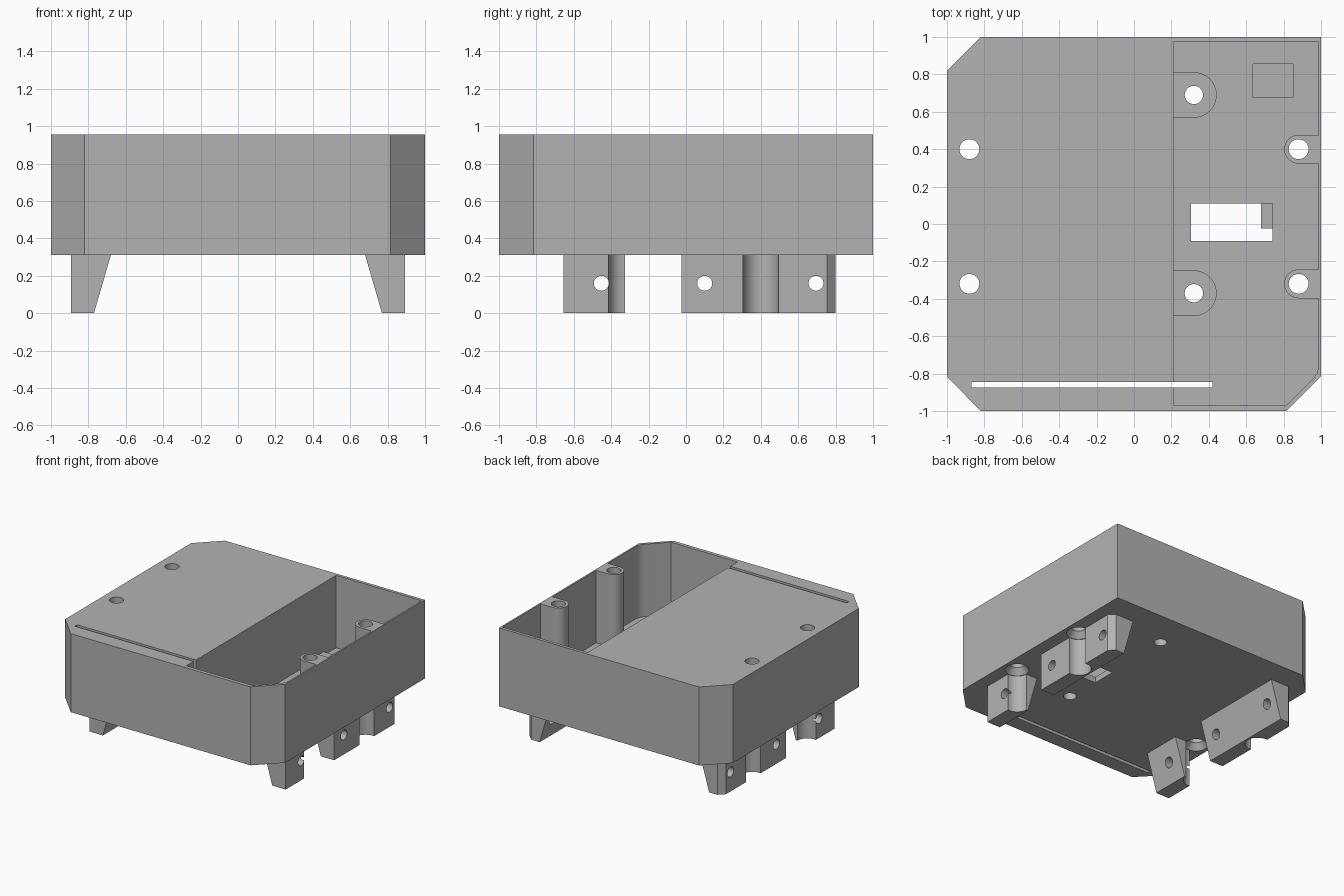
import bpy, bmesh, math
from mathutils import Matrix, Vector

cube = bpy.data.objects.get("Cube")
if cube:
    bpy.data.objects.remove(cube, do_unlink=True)

grey = bpy.data.materials.new("plain_grey")
grey.use_nodes = True
grey.diffuse_color = (0.45, 0.45, 0.45, 1)
bsdf = next(n for n in grey.node_tree.nodes if n.type == 'BSDF_PRINCIPLED')
bsdf.inputs["Base Color"].default_value = (0.45, 0.45, 0.45, 1)

BASE, TOP, FLOOR = 0.31, 0.955, 0.36
POST_X, POST_Y = 0.88, (0.4, -0.32)
PAD_X, PAD_Y = 0.32, (0.69, -0.37)


def make(name, bm):
    bmesh.ops.recalc_face_normals(bm, faces=bm.faces)
    mesh = bpy.data.meshes.new(name)
    bm.to_mesh(mesh)
    bm.free()
    mesh.materials.append(grey)
    ob = bpy.data.objects.new(name, mesh)
    bpy.context.scene.collection.objects.link(ob)
    return ob


def prism(name, outline, start, end, axis='Z'):
    """Extrude an xy outline along z, or an xz outline along y."""
    bm = bmesh.new()
    place = (lambda a, b: (a, b, start)) if axis == 'Z' else (lambda a, b: (a, start, b))
    face = bm.faces.new([bm.verts.new(place(a, b)) for a, b in outline])
    new = bmesh.ops.extrude_face_region(bm, geom=[face])["geom"]
    step = Vector((0, 0, end - start)) if axis == 'Z' else Vector((0, end - start, 0))
    bmesh.ops.translate(bm, vec=step, verts=[v for v in new if isinstance(v, bmesh.types.BMVert)])
    return make(name, bm)


def box(name, x0, x1, y0, y1, z0, z1):
    return prism(name, [(x0, y0), (x1, y0), (x1, y1), (x0, y1)], z0, z1)


def rod(name, centre, r1, r2, length, turn=Matrix()):
    bm = bmesh.new()
    bmesh.ops.create_cone(bm, cap_ends=True, segments=40, radius1=r1, radius2=r2, depth=length,
                          matrix=Matrix.Translation(centre) @ turn)
    return make(name, bm)


def arc(cx, cy, r, a0, a1, n=16):
    angles = [math.radians(a0 + (a1 - a0) * i / n) for i in range(n + 1)]
    return [(cx + r * math.cos(a), cy + r * math.sin(a)) for a in angles]


def finish(ob, cutters, mirror=False):
    """Apply the cuts, mirror if wanted, remove the cutters and shade."""
    for c in cutters:
        c.hide_render = True
        mod = ob.modifiers.new(c.name, 'BOOLEAN')
        mod.operation, mod.solver, mod.object = 'DIFFERENCE', 'EXACT', c
    if mirror:
        ob.modifiers.new("mirror", 'MIRROR')
    deps = bpy.context.evaluated_depsgraph_get()
    mesh = bpy.data.meshes.new_from_object(ob.evaluated_get(deps))
    ob.modifiers.clear()
    ob.data = mesh
    for c in cutters:
        bpy.data.objects.remove(c, do_unlink=True)
    mesh.shade_smooth()
    mesh.set_sharp_from_angle(angle=math.radians(30))


# Body block with three cut corners
body = prism("body", [(-0.82, -1), (0.815, -1), (1, -0.815), (1, 1), (-0.82, 1), (-1, 0.82), (-1, -0.815)],
             BASE, TOP)

# Pocket outline, stepping around the two tall screw posts on the side wall
wall = 0.987
outline = [(0.21, -0.97), (0.815, -0.97), (0.955, -0.83), (0.978, -0.8), (wall, -0.76)]
for y in reversed(POST_Y):
    outline += [(wall, y - 0.077)] + arc(POST_X, y, 0.077, 270, 90) + [(wall, y + 0.077)]
outline += [(wall, 0.975), (0.21, 0.975)]
cuts = [prism("pocket_cutter", outline, FLOOR, TOP + 0.1),
        box("window_cutter", 0.305, 0.74, -0.09, 0.11, 0.2, 0.5),
        box("slot_cutter", -0.87, 0.42, -0.875, -0.845, 0.2, 1.1),
        box("recess_cutter", 0.635, 0.85, 0.675, 0.855, FLOOR - 0.025, 0.5)]

# Screw holes, countersunk from below
for x in (-POST_X, POST_X):
    for y in POST_Y:
        cuts.append(rod("hole_cutter", (x, y, 0.65), 0.053, 0.053, 1))
        cuts.append(rod("countersink_cutter", (x, y, BASE + 0.02), 0.098, 0.053, 0.06))
for y in PAD_Y:
    cuts.append(rod("hole_cutter", (PAD_X, y, 0.4), 0.049, 0.049, 0.4))
finish(body, cuts)

# Low round-ended pads on the pocket floor
for name, y in zip(("back_pad", "front_pad"), PAD_Y):
    pad = prism(name, [(0.21, y - 0.122)] + arc(PAD_X, y, 0.122, -90, 90) + [(0.21, y + 0.122)],
                FLOOR, FLOOR + 0.03)
    finish(pad, [rod("hole_cutter", (PAD_X, y, 0.4), 0.049, 0.049, 0.4)])

# Tapered legs with screw grooves and cross holes, mirrored to both sides
profile = [(0.77, 0), (0.892, 0), (0.892, BASE), (0.68, BASE)]
across = Matrix.Rotation(math.pi / 2, 4, 'Y')
for name, y0, y1, groove, holes in (("back_legs", -0.025, 0.8, POST_Y[0], (0.1, 0.695)),
                                    ("front_legs", -0.655, -0.325, POST_Y[1], (-0.453,))):
    leg = prism(name, profile, y0, y1, 'Y')
    cuts = [rod("groove_cutter", (POST_X, groove, 0.15), 0.095, 0.095, 0.6)]
    cuts += [rod("cross_hole_cutter", (0.8, y, 0.16), 0.04, 0.04, 0.6, across) for y in holes]
    if name == "back_legs":
        cuts.append(prism("corner_cutter", [(0.827, 0.82), (0.907, 0.74), (0.95, 0.85)], -0.1, 0.5))
    finish(leg, cuts, mirror=True)
